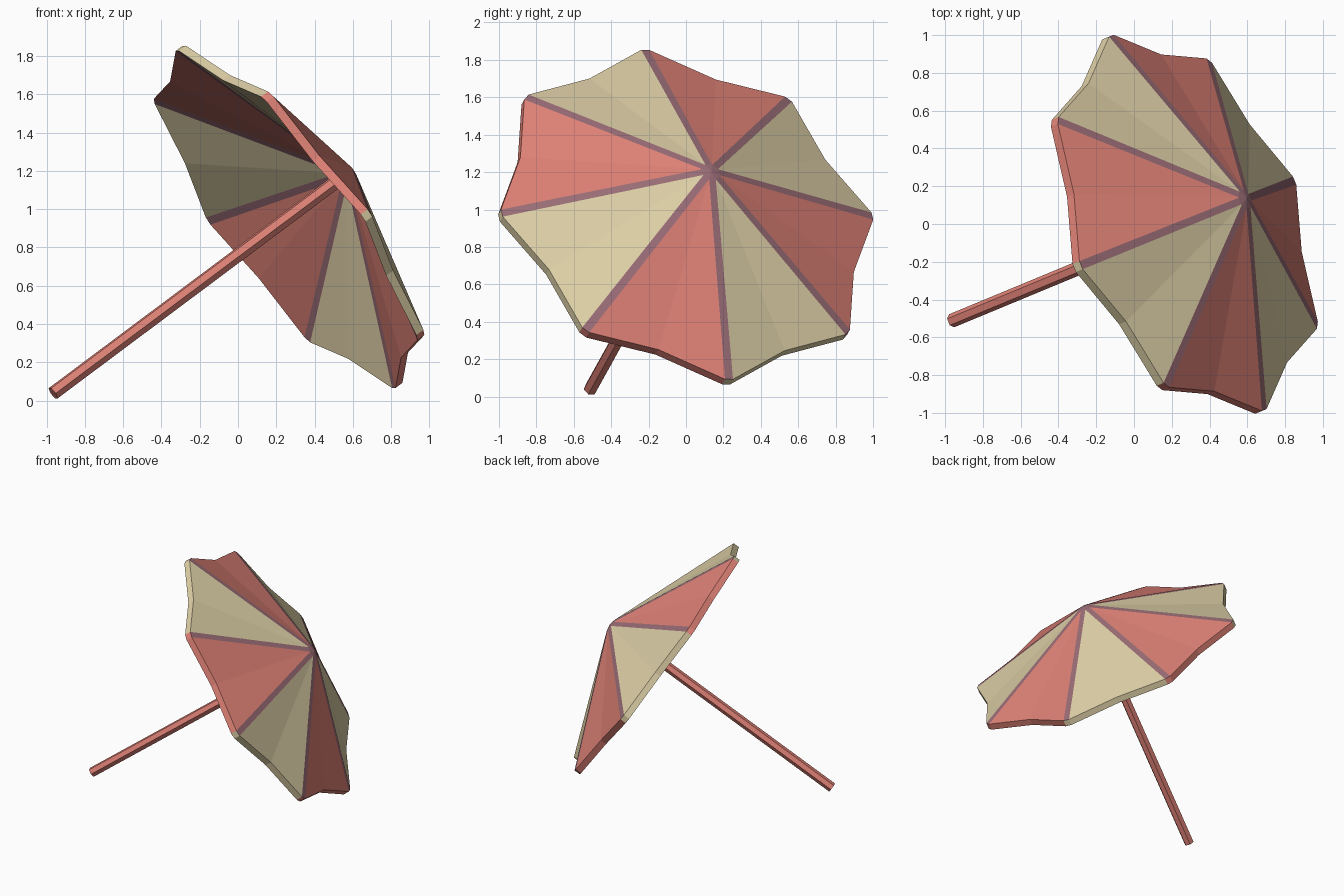
import bpy, bmesh, math
from mathutils import Vector, Matrix

if "Cube" in bpy.data.objects:
    bpy.data.objects.remove(bpy.data.objects["Cube"])

SIDES, RADIUS, RISE, THICK = 8, 1.07, 0.41, 0.048
HUB_R, RIB_W, MID_R = 0.05, 0.046, 0.953

# Tilted frame: local z runs up the pole, local x points to the highest rib
axis = Vector((0.76, 0.315, 0.568)).normalized()
ex = Vector((-0.58, -0.23, 0.87))
ex = (ex - axis * ex.dot(axis)).normalized()
ey = axis.cross(ex)
frame = Matrix((ex, ey, axis)).transposed().to_4x4()
frame.translation = (0.285, 0.006, 0.973)


def material(name, rgb):
    m = bpy.data.materials.new(name)
    m.diffuse_color = (*rgb, 1)
    m.use_nodes = True
    m.node_tree.nodes["Principled BSDF"].inputs["Base Color"].default_value = m.diffuse_color
    return m


sand = material("sand", (0.72, 0.62, 0.38))
coral = material("coral", (0.73, 0.22, 0.18))
plum = material("plum", (0.32, 0.15, 0.18))


def finish(name, bm, mats):
    bmesh.ops.recalc_face_normals(bm, faces=bm.faces)
    me = bpy.data.meshes.new(name)
    bm.to_mesh(me)
    bm.free()
    for m in mats:
        me.materials.append(m)
    ob = bpy.data.objects.new(name, me)
    ob.matrix_world = frame
    bpy.context.collection.objects.link(ob)


# Canopy: flush rib strips and folded panels, top and underside layers
bm = bmesh.new()


def polar(r, a, side, z):
    c, s = math.cos(a), math.sin(a)
    return bm.verts.new((r * c - side * s, r * s + side * c, z))


layers = []
for drop in (0, THICK):
    hub, rim = [], []
    for k in range(SIDES):
        a = math.tau * k / SIDES
        for side in (-1, 1):
            hub.append(polar(HUB_R, a, side * 0.019, RISE - 0.012 - drop))
            rim.append(polar(RADIUS, a, side * RIB_W / 2, -drop))
    mids = [polar(MID_R, math.tau * (k + 0.5) / SIDES, 0, -drop) for k in range(SIDES)]
    tip = bm.verts.new((0, 0, RISE - drop))
    layers.append((rim, mids))
    n = 2 * SIDES

    def face(mat, *vs):
        bm.faces.new(vs).material_index = mat

    for k in range(SIDES):
        i, j, m = 2 * k, 2 * k + 1, (2 * k + 2) % n
        face(2, hub[i], rim[i], rim[j], hub[j])
        face(2, tip, hub[i], hub[j])
        face(2, tip, hub[j], hub[m])
        face(k % 2, hub[j], rim[j], mids[k])
        face(k % 2, hub[j], mids[k], hub[m])
        face(k % 2, hub[m], mids[k], rim[m])

# Rim edge joining the two layers
loops = []
for rim, mids in layers:
    loops.append([v for k in range(SIDES) for v in (rim[2 * k], rim[2 * k + 1], mids[k])])
top, low = loops
for q in range(len(top)):
    r = (q + 1) % len(top)
    face((q // 3) % 2, top[q], top[r], low[r], low[q])
finish("canopy", bm, [sand, coral, plum])

# Pole
bm = bmesh.new()
z0, z1 = -1.645, RISE - THICK
bmesh.ops.create_cone(bm, cap_ends=True, segments=6, radius1=0.037, radius2=0.037,
                      depth=z1 - z0, matrix=Matrix.Translation((0, 0, (z0 + z1) / 2)))
finish("pole", bm, [coral])
